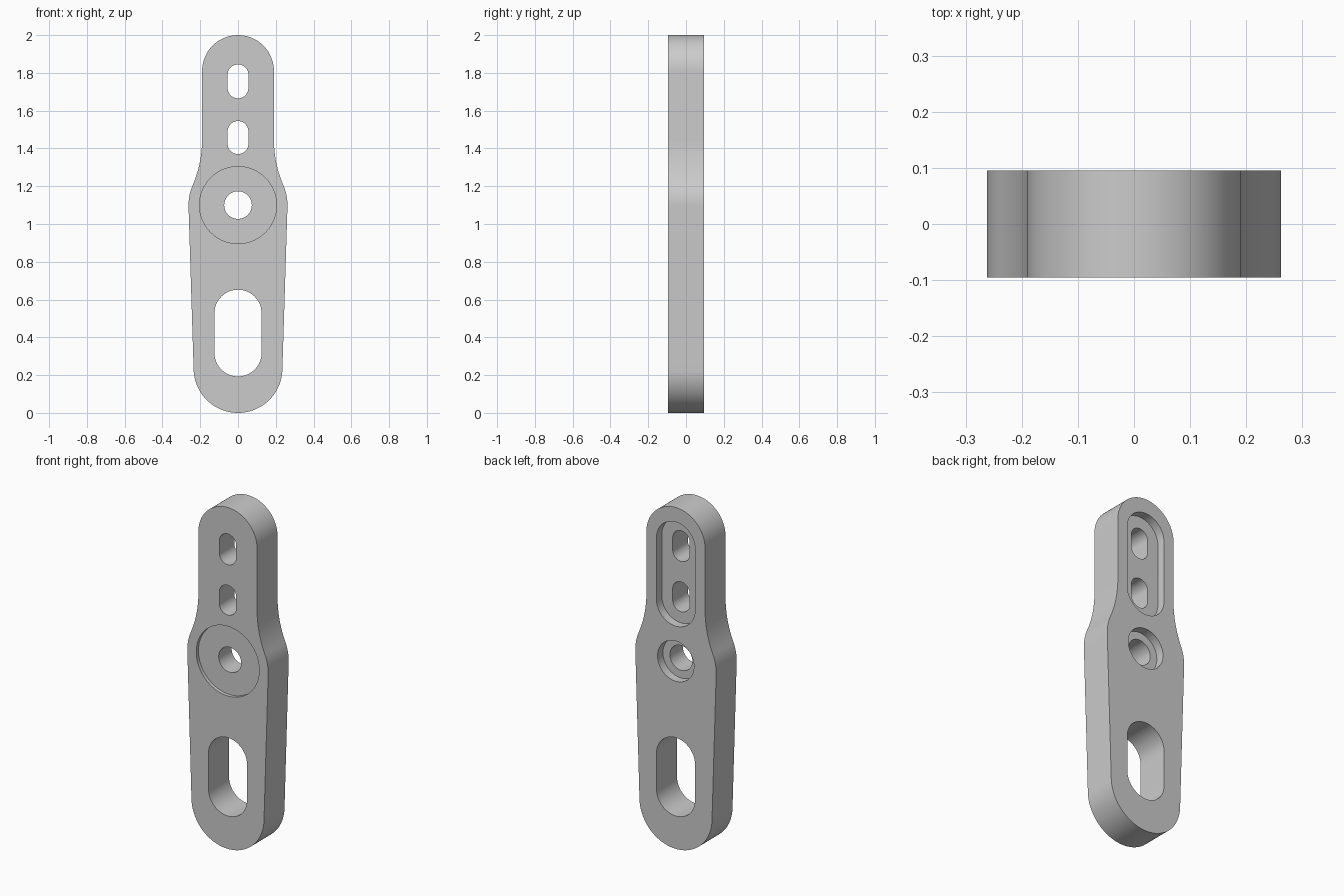
import bpy
from math import sin, cos, asin, atan2, pi

cube = bpy.data.objects.get("Cube")
if cube:
    bpy.data.objects.remove(cube, do_unlink=True)

HALF = 0.095      # half thickness of the plate
HUB_Z = 1.1       # height of the pivot

grey = bpy.data.materials.new("grey")
grey.use_nodes = True
colour = (0.6, 0.6, 0.6, 1)
grey.diffuse_color = colour
grey.node_tree.nodes["Principled BSDF"].inputs["Base Color"].default_value = colour


def arc(cx, cz, r, start, end, steps=16):
    angles = [start + (end - start) * i / steps for i in range(steps + 1)]
    return [(cx + r * cos(a), cz + r * sin(a)) for a in angles]


def slot(r, low, high):
    """Upright slot outline; a circle when high - low equals 2r."""
    pts = arc(0, high - r, r, 0, pi, 32) + arc(0, low + r, r, pi, 2 * pi, 32)
    if high - low - 2 * r < 0.001:
        pts = arc(0, low + r, r, 0, 2 * pi, 64)[:-1]
    return pts


def prism(name, outline, front, back):
    """Extrude an x-z outline along y."""
    n = len(outline)
    verts = [(x, y, z) for y in (front, back) for x, z in outline]
    faces = [tuple(range(n)), tuple(reversed(range(n, 2 * n)))]
    faces += [(i, i + n, (i + 1) % n + n, (i + 1) % n) for i in range(n)]
    mesh = bpy.data.meshes.new(name)
    mesh.from_pydata(verts, [], faces)
    mesh.materials.append(grey)
    obj = bpy.data.objects.new(name, mesh)
    bpy.context.collection.objects.link(obj)
    return obj


# Right half of the outline: foot, tangent side, hub bulge, concave neck, head
foot_r, hub_r, head_r, neck_r, neck_z = 0.235, 0.262, 0.19, 0.625, 1.45
taper = asin((hub_r - foot_r) / (HUB_Z - foot_r))
neck_x = head_r + neck_r
bend = atan2(neck_z - HUB_Z, neck_x)
side = arc(0, foot_r, foot_r, -pi / 2, -taper, 32)
side += arc(0, HUB_Z, hub_r, -taper, bend)
side += arc(neck_x, neck_z, neck_r, pi + bend, pi)[1:]
side += arc(0, 2 - head_r, head_r, 0, pi / 2, 32)
outline = side + [(-x, z) for x, z in reversed(side[1:-1])]
plate = prism("lever_plate", outline, -HALF, HALF)

# Cutters: outline, front y, back y
OUT = 0.2
cuts = {
    "front_disc_recess": (slot(0.204, HUB_Z - 0.204, HUB_Z + 0.204), -OUT, -HALF + 0.02),
    "back_slot_recess": (slot(0.125, 1.305, 1.915), HALF - 0.05, OUT),
    "back_round_recess": (slot(0.118, HUB_Z - 0.118, HUB_Z + 0.118), HALF - 0.05, OUT),
    "pivot_hole": (slot(0.073, HUB_Z - 0.073, HUB_Z + 0.073), -OUT, OUT),
    "upper_slot": (slot(0.055, 1.665, 1.845), -OUT, OUT),
    "middle_slot": (slot(0.055, 1.37, 1.545), -OUT, OUT),
    "lower_slot": (slot(0.125, 0.193, 0.652), -OUT, OUT),
}
bpy.context.view_layer.objects.active = plate
for name, (shape, front, back) in cuts.items():
    cutter = prism(name, shape, front, back)
    cutter.hide_render = True
    mod = plate.modifiers.new(name, 'BOOLEAN')
    mod.operation = 'DIFFERENCE'
    mod.solver = 'EXACT'
    mod.object = cutter
    bpy.ops.object.modifier_apply(modifier=name)
    bpy.data.objects.remove(cutter, do_unlink=True)

# Smooth curved walls, crisp rims
bpy.ops.object.select_all(action='DESELECT')
plate.select_set(True)
bpy.ops.object.shade_smooth_by_angle(angle=pi / 6)
